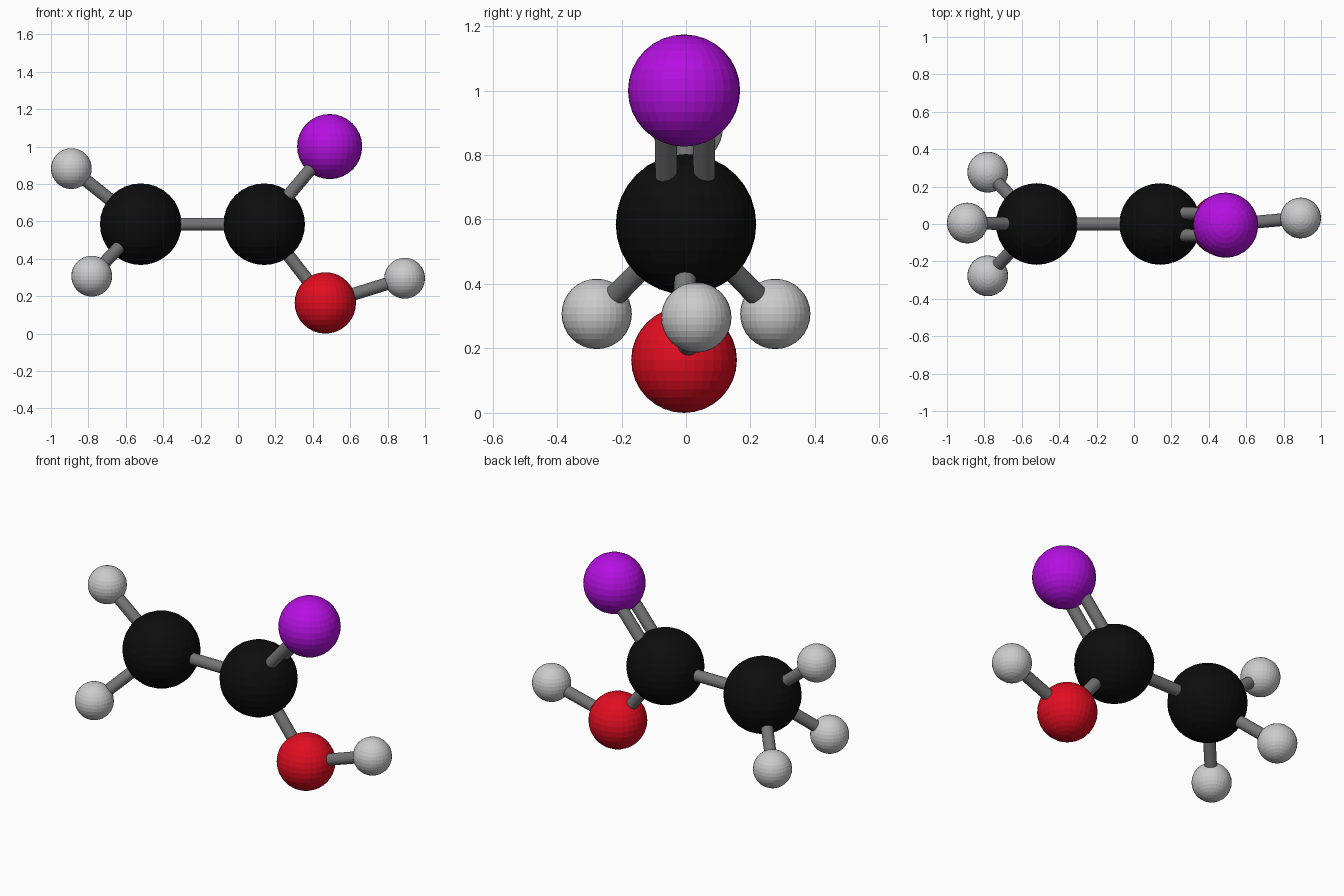
import bpy
from mathutils import Vector

if "Cube" in bpy.data.objects:
    bpy.data.objects.remove(bpy.data.objects["Cube"])


def material(name, rgb):
    m = bpy.data.materials.new(name)
    m.diffuse_color = (*rgb, 1)
    m.use_nodes = True
    m.node_tree.nodes["Principled BSDF"].inputs["Base Color"].default_value = m.diffuse_color
    return m


BLACK = material("black", (0.004, 0.004, 0.004))
PURPLE = material("purple", (0.46, 0.005, 0.75))
RED = material("red", (0.75, 0.004, 0.015))
LIGHT = material("light_grey", (0.55, 0.55, 0.55))
DARK = material("dark_grey", (0.18, 0.18, 0.18))

# atoms: centre, radius, colour
ATOMS = {
    "methyl_carbon": ((-0.52, 0, 0.585), 0.218, BLACK),
    "acid_carbon": ((0.14, 0, 0.585), 0.218, BLACK),
    "double_bonded_oxygen": ((0.49, -0.006, 1.0), 0.174, PURPLE),
    "hydroxyl_oxygen": ((0.467, -0.006, 0.164), 0.164, RED),
    "hydroxyl_hydrogen": ((0.891, 0.032, 0.296), 0.109, LIGHT),
    "methyl_hydrogen_top": ((-0.891, 0.005, 0.882), 0.109, LIGHT),
    "methyl_hydrogen_front": ((-0.782, -0.277, 0.307), 0.109, LIGHT),
    "methyl_hydrogen_back": ((-0.782, 0.277, 0.307), 0.109, LIGHT),
}
for name, (centre, radius, mat) in ATOMS.items():
    bpy.ops.mesh.primitive_uv_sphere_add(segments=32, ring_count=16, radius=radius, location=centre)
    ob = bpy.context.object
    ob.name = name
    ob.data.materials.append(mat)


def bond(name, a, b, dy=0.0):
    """Cylinder between two atom centres, optionally shifted along y."""
    p, q = (Vector(ATOMS[k][0]) + Vector((0, dy, 0)) for k in (a, b))
    d = q - p
    bpy.ops.mesh.primitive_cylinder_add(vertices=32, radius=0.034, depth=d.length,
                                        location=(p + q) / 2,
                                        rotation=d.to_track_quat('Z', 'Y').to_euler())
    ob = bpy.context.object
    ob.name = name
    ob.data.materials.append(DARK)
    bpy.ops.object.shade_smooth_by_angle()


# single bonds
bond("carbon_bond", "methyl_carbon", "acid_carbon")
bond("hydroxyl_bond", "acid_carbon", "hydroxyl_oxygen")
bond("oxygen_hydrogen_bond", "hydroxyl_oxygen", "hydroxyl_hydrogen")
for side in ("top", "front", "back"):
    bond("methyl_bond_" + side, "methyl_carbon", "methyl_hydrogen_" + side)

# double bond
for side, dy in (("front", -0.059), ("back", 0.059)):
    bond("double_bond_" + side, "acid_carbon", "double_bonded_oxygen", dy)
